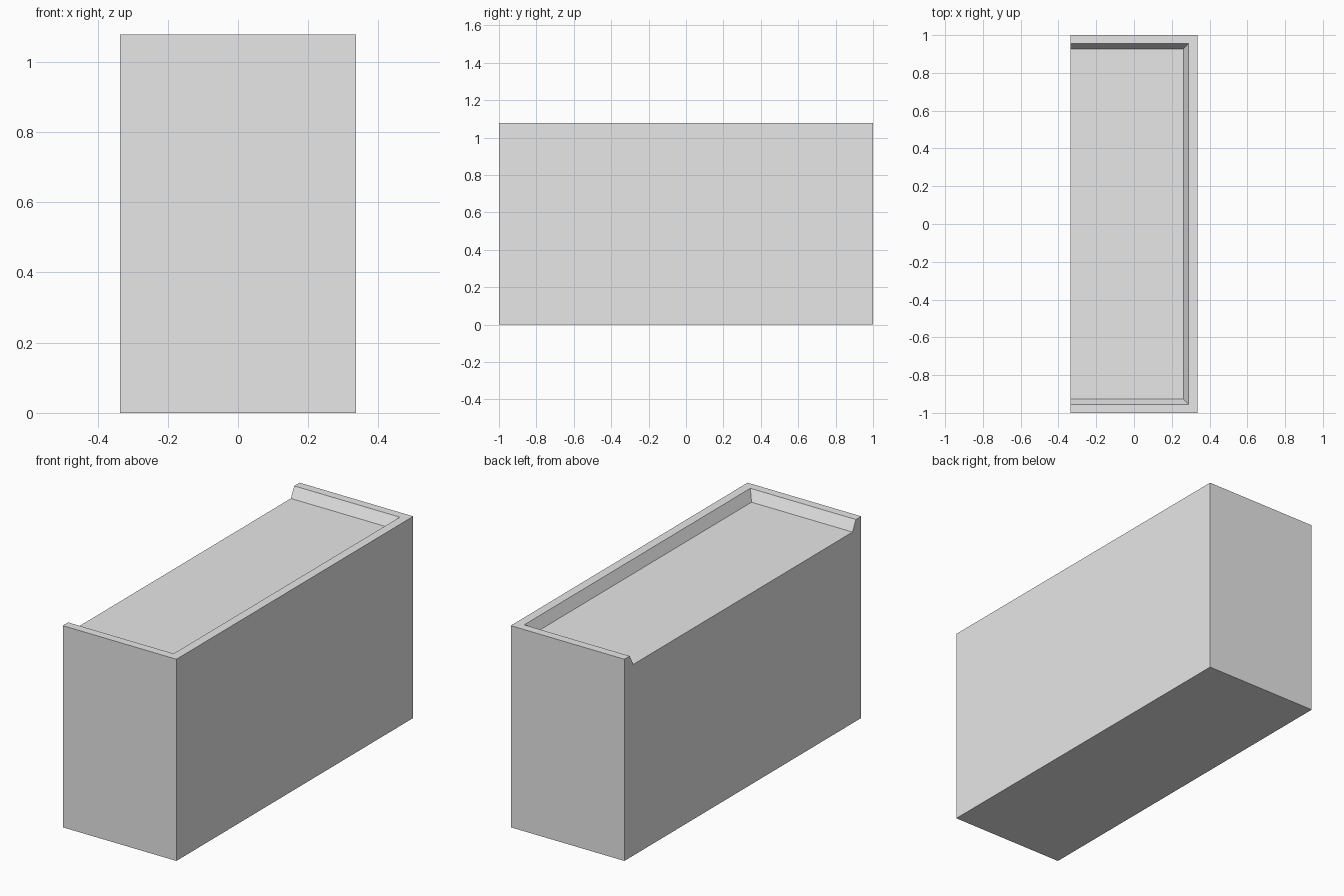
import bpy
import bmesh

cube = bpy.data.objects.get("Cube")
if cube:
    bpy.data.objects.remove(cube, do_unlink=True)

HALF_X, HALF_Y, HEIGHT = 0.336, 1.0, 1.078
FLOOR_Z = 1.022

grey = bpy.data.materials.new("plain_grey")
grey.use_nodes = True
colour = (0.8, 0.8, 0.8, 1.0)
grey.diffuse_color = colour
for node in grey.node_tree.nodes:
    if node.type == 'BSDF_PRINCIPLED':
        node.inputs["Base Color"].default_value = colour

bm = bmesh.new()


def ring(x, y, z):
    """Rectangle from the open side to x, symmetric in y."""
    corners = ((-HALF_X, -y), (x, -y), (x, y), (-HALF_X, y))
    return [bm.verts.new((cx, cy, z)) for cx, cy in corners]


# Cross-sections: base, outer top edge, inner rim edge, recessed floor
rings = [
    ring(HALF_X, HALF_Y, 0),
    ring(HALF_X, HALF_Y, HEIGHT),
    ring(0.288, 0.955, HEIGHT),
    ring(0.261, 0.926, FLOOR_Z),
]

# Walls, rim and sloped inner sides on the three closed sides
for low, high in zip(rings, rings[1:]):
    for i in range(3):
        bm.faces.new((low[i], low[i + 1], high[i + 1], high[i]))

# Underside, recessed floor and the open side with its notched top edge
bm.faces.new(rings[0])
bm.faces.new(rings[-1])
bm.faces.new([r[0] for r in rings] + [r[3] for r in reversed(rings)])
bmesh.ops.recalc_face_normals(bm, faces=bm.faces)

mesh = bpy.data.meshes.new("block_with_recessed_top")
bm.to_mesh(mesh)
bm.free()
mesh.materials.append(grey)
block = bpy.data.objects.new("block_with_recessed_top", mesh)
bpy.context.collection.objects.link(block)
